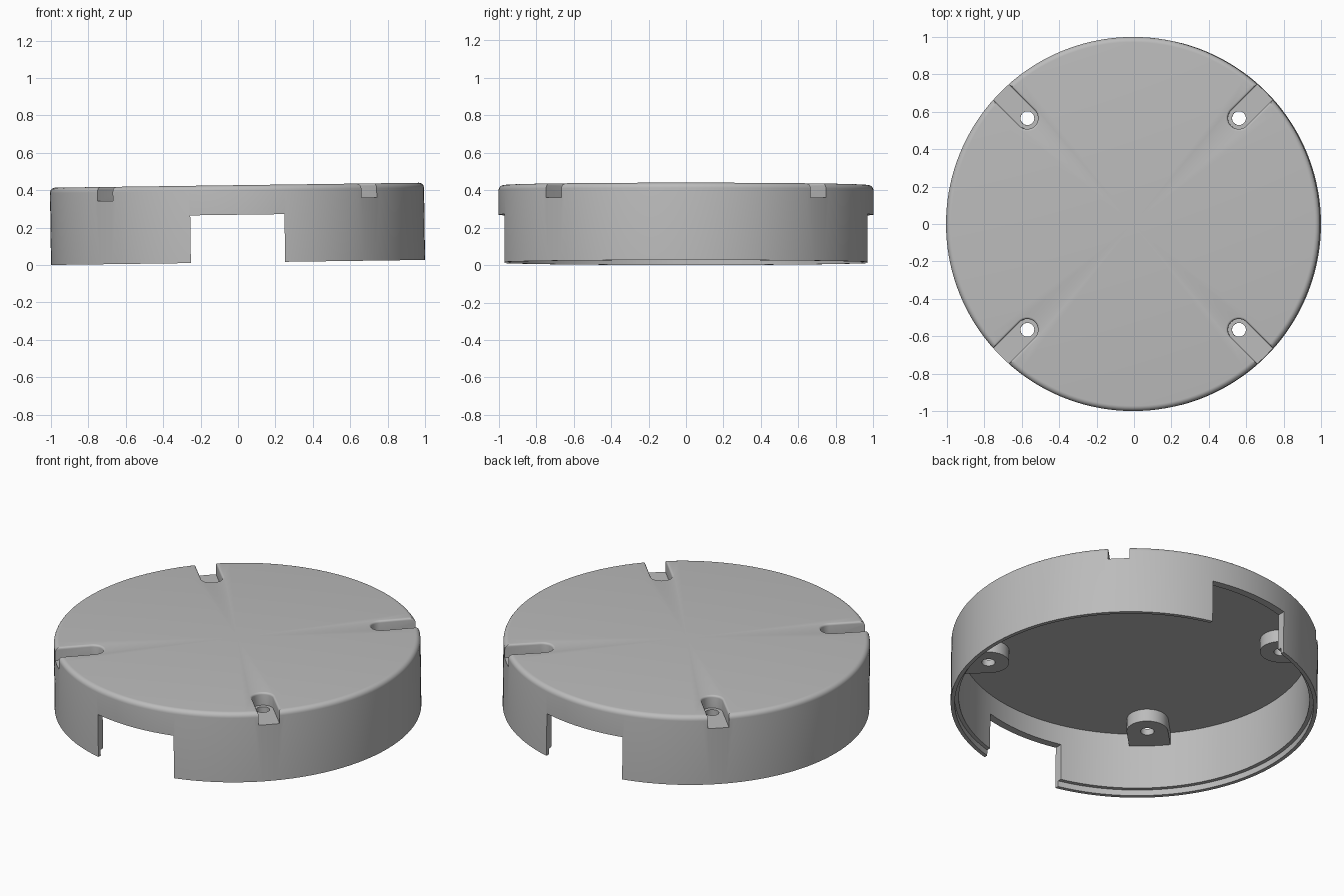
import bpy, bmesh, math
from mathutils import Matrix, Vector

HEIGHT, CEILING, INNER_R = 0.413, 0.375, 0.956
SLOT_FLOOR, BOSS_BASE = 0.338, 0.30
SCREW_R = 0.80
TILT = 0.0135

old = bpy.data.objects.get("Cube")
if old:
    bpy.data.objects.remove(old)

grey = bpy.data.materials.new("light grey plastic")
grey.use_nodes = True
colour = (0.5, 0.5, 0.5, 1)
grey.diffuse_color = colour
grey.node_tree.nodes["Principled BSDF"].inputs["Base Color"].default_value = colour


def make_object(name, bm):
    bmesh.ops.recalc_face_normals(bm, faces=bm.faces)
    mesh = bpy.data.meshes.new(name)
    bm.to_mesh(mesh)
    bm.free()
    mesh.materials.append(grey)
    obj = bpy.data.objects.new(name, mesh)
    bpy.context.collection.objects.link(obj)
    return obj


def lathe(name, profile, steps=144):
    """Spin an (r, z) profile, which starts and ends on the axis."""
    bm = bmesh.new()
    verts = [bm.verts.new((r, 0, z)) for r, z in profile]
    edges = [bm.edges.new(pair) for pair in zip(verts, verts[1:])]
    bmesh.ops.spin(bm, geom=verts + edges, axis=(0, 0, 1), cent=(0, 0, 0),
                   angle=math.tau, steps=steps, use_duplicate=False)
    bmesh.ops.remove_doubles(bm, verts=bm.verts, dist=1e-5)
    return make_object(name, bm)


def rounded_tab(name, angle, radius, outer, layers):
    """Radial prism with a round inner end; layers are (z, extra width)."""
    bm = bmesh.new()
    turn = Matrix.Rotation(angle, 3, 'Z')
    rings = []
    for z, grow in layers:
        r = radius + grow
        points = [(outer, -r)]
        for i in range(25):
            a = -math.pi / 2 - math.pi * i / 24
            points.append((SCREW_R + r * math.cos(a), r * math.sin(a)))
        points.append((outer, r))
        rings.append([bm.verts.new(turn @ Vector((x, y, z))) for x, y in points])
    for low, high in zip(rings, rings[1:]):
        for i in range(len(low)):
            j = (i + 1) % len(low)
            bm.faces.new((low[i], low[j], high[j], high[i]))
    bm.faces.new(rings[0])
    bm.faces.new(rings[-1])
    return make_object(name, bm)


def combine(target, other, operation):
    mod = target.modifiers.new(operation.title(), 'BOOLEAN')
    mod.operation, mod.object, mod.solver = operation, other, 'EXACT'
    bpy.context.view_layer.objects.active = target
    bpy.ops.object.modifier_apply(modifier=mod.name)
    bpy.data.objects.remove(other)


# Round cover with a filleted top edge and a stepped lip under the wall
fillet = 0.028
profile = [(0, HEIGHT)]
for i in range(7):
    a = math.pi / 2 * (1 - i / 6)
    profile.append((1 - fillet + fillet * math.cos(a),
                    HEIGHT - fillet + fillet * math.sin(a)))
profile += [(1, 0), (0.978, 0), (0.978, 0.035), (INNER_R, 0.035),
            (INNER_R, CEILING), (0, CEILING)]
cover = lathe("round_cover", profile)

# Cable openings in the front and back walls
for side in (-1, 1):
    bm = bmesh.new()
    bmesh.ops.create_cube(bm, size=1, matrix=Matrix.Translation((0, side, 0.055))
                          @ Matrix.Diagonal((0.504, 0.4, 0.4, 1)))
    combine(cover, make_object("opening_cutter", bm), 'DIFFERENCE')

# Screw bosses, their open slots and through holes
soft = 0.012
slot_layers = [(SLOT_FLOOR, 0)]
for i in range(5):
    a = math.pi / 2 * i / 4
    slot_layers.append((HEIGHT - soft + soft * math.sin(a), soft * (1 - math.cos(a))))
slot_layers.append((HEIGHT + 0.05, soft))
for k in range(4):
    angle = math.pi / 4 + k * math.pi / 2
    boss = rounded_tab("screw_boss", angle, 0.113, 0.97,
                       [(BOSS_BASE, 0), (CEILING + 0.015, 0)])
    combine(cover, boss, 'UNION')
    slot = rounded_tab("slot_cutter", angle, 0.058, 1.1, slot_layers)
    combine(cover, slot, 'DIFFERENCE')
    bm = bmesh.new()
    spot = (SCREW_R * math.cos(angle), SCREW_R * math.sin(angle), 0.32)
    bmesh.ops.create_cone(bm, cap_ends=True, segments=32, radius1=0.037,
                          radius2=0.037, depth=0.2, matrix=Matrix.Translation(spot))
    combine(cover, make_object("hole_cutter", bm), 'DIFFERENCE')

# The cover rests with a slight lean to one side
cover.rotation_euler = (0, -TILT, 0)
cover.location.z = math.sin(TILT)

bpy.ops.object.select_all(action='DESELECT')
cover.select_set(True)
bpy.context.view_layer.objects.active = cover
bpy.ops.object.shade_smooth_by_angle(angle=math.radians(30))
